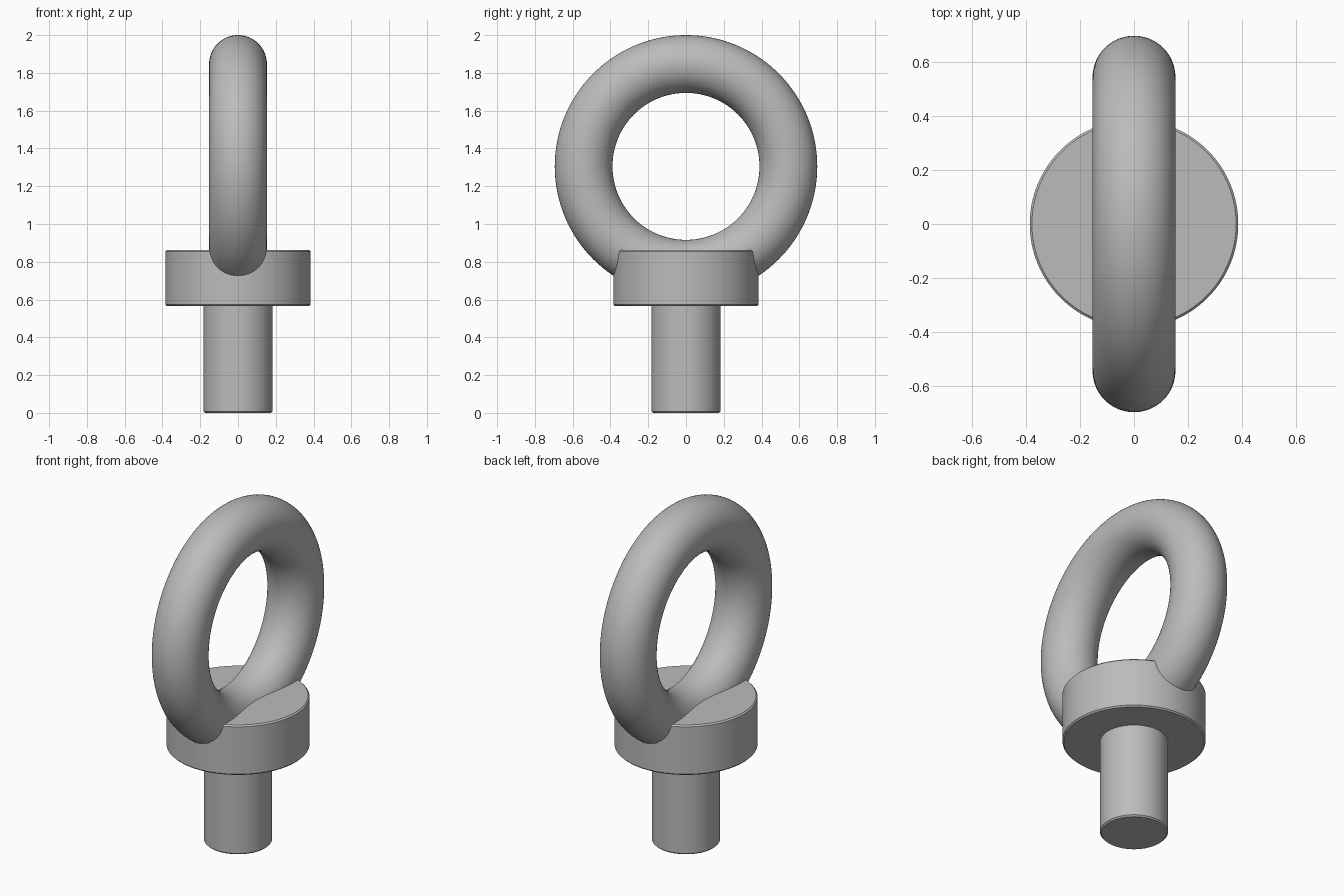
import bpy
import bmesh
import math

cube = bpy.data.objects.get("Cube")
if cube:
    bpy.data.objects.remove(cube, do_unlink=True)

# Plain steel
STEEL = (0.5, 0.5, 0.5, 1.0)
steel = bpy.data.materials.new("steel grey")
steel.use_nodes = True
steel.diffuse_color = STEEL
bsdf = next(n for n in steel.node_tree.nodes if n.type == "BSDF_PRINCIPLED")
bsdf.inputs["Base Color"].default_value = STEEL


def finish(obj, name):
    obj.name = name
    obj.data.name = name
    obj.data.materials.append(steel)
    bpy.ops.object.shade_smooth_by_angle(angle=math.radians(30))


def turned_part(name, radius, bottom, top, chamfer):
    """Upright cylinder with small chamfers on both rims."""
    bpy.ops.mesh.primitive_cylinder_add(
        vertices=128, radius=radius, depth=top - bottom,
        location=(0, 0, (bottom + top) / 2))
    obj = bpy.context.object
    bm = bmesh.new()
    bm.from_mesh(obj.data)
    rims = [e for e in bm.edges
            if abs(e.verts[0].co.z - e.verts[1].co.z) < 1e-5]
    bmesh.ops.bevel(bm, geom=rims, offset=chamfer, segments=1,
                    affect="EDGES", profile=0.5)
    bm.to_mesh(obj.data)
    bm.free()
    finish(obj, name)


# Shank, running slightly into the collar
turned_part("shank", 0.183, 0.0, 0.6, 0.008)

# Collar
turned_part("collar", 0.385, 0.565, 0.862, 0.008)

# Lifting ring, standing in the y-z plane and sunk into the collar
bpy.ops.mesh.primitive_torus_add(
    major_radius=0.542, minor_radius=0.153,
    major_segments=128, minor_segments=64,
    location=(0, 0, 1.305), rotation=(0, math.pi / 2, 0))
finish(bpy.context.object, "lifting_ring")
